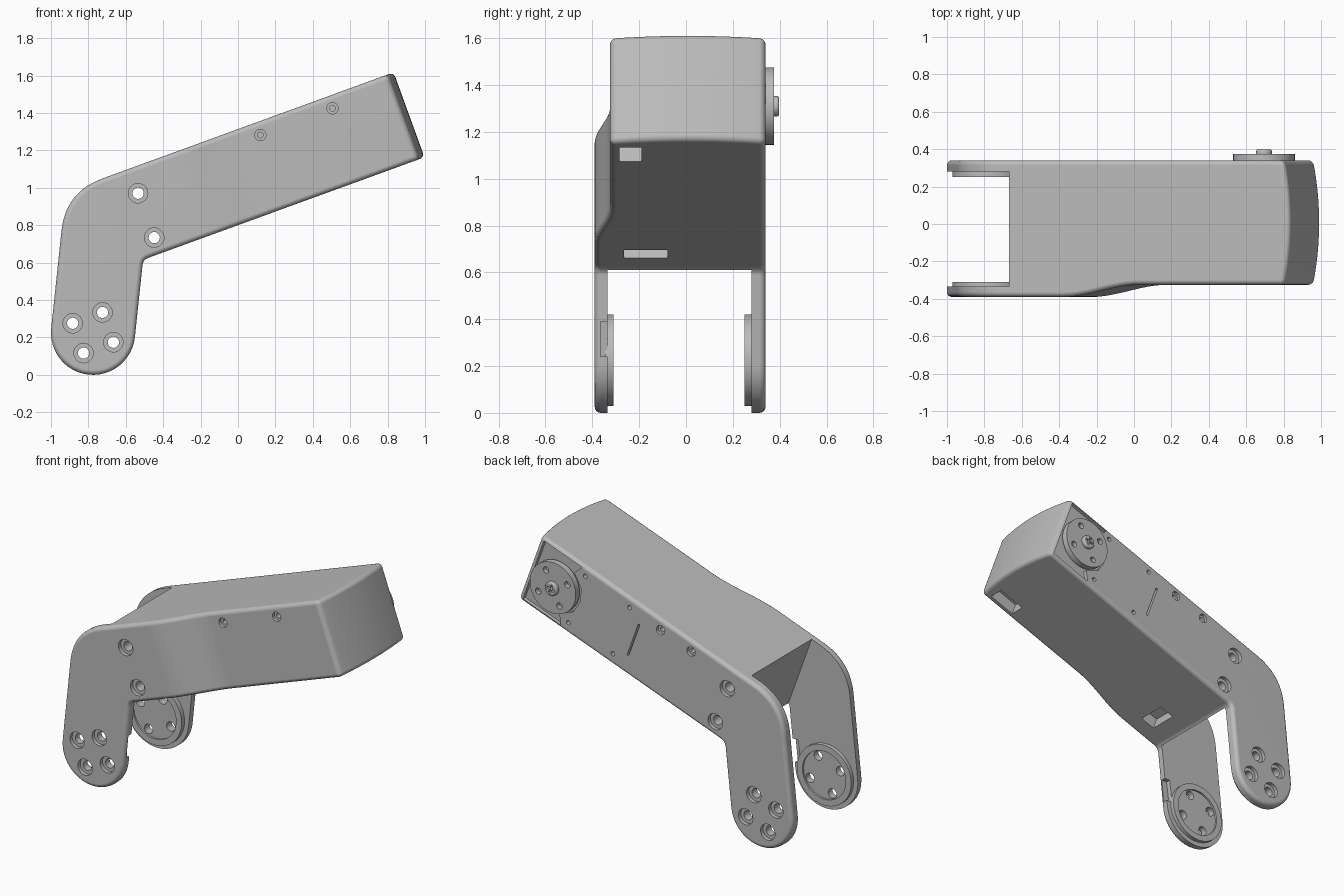
import bpy, bmesh
from math import sin, cos, pi, radians
from mathutils import Vector, Matrix

if "Cube" in bpy.data.objects:
    bpy.data.objects.remove(bpy.data.objects["Cube"])

TILT = radians(20)
FOOT = Vector((-0.775, 0, 0.225))


def arm(u, v, y=0.0):
    """Point from along-arm / across-arm coordinates."""
    return Vector((u * cos(TILT) - v * sin(TILT), y, u * sin(TILT) + v * cos(TILT)))


grey = bpy.data.materials.new("plain grey")
grey.use_nodes = True
COLOR = (0.50, 0.50, 0.50, 1)
grey.diffuse_color = COLOR
grey.node_tree.nodes["Principled BSDF"].inputs["Base Color"].default_value = COLOR


def make(name, bm, helper=False):
    bmesh.ops.recalc_face_normals(bm, faces=bm.faces[:])
    mesh = bpy.data.meshes.new(name)
    bm.to_mesh(mesh)
    bm.free()
    ob = bpy.data.objects.new(name, mesh)
    bpy.context.collection.objects.link(ob)
    mesh.materials.append(grey)
    ob.hide_render = helper
    return ob


def add_prism(bm, points, shift):
    face = bm.faces.new([bm.verts.new(p) for p in points])
    ext = bmesh.ops.extrude_face_region(bm, geom=[face])
    moved = [g for g in ext["geom"] if isinstance(g, bmesh.types.BMVert)]
    bmesh.ops.translate(bm, vec=shift, verts=moved)


def add_cyl(bm, p, r, y0, y1, sides=32):
    place = Matrix.Translation((p.x, (y0 + y1) / 2, p.z)) @ Matrix.Rotation(pi / 2, 4, 'X')
    bmesh.ops.create_cone(bm, cap_ends=True, segments=sides, radius1=r, radius2=r,
                          depth=abs(y1 - y0), matrix=place)


def add_arm_box(bm, u0, u1, v0, v1, y0, y1):
    ring = [arm(u0, v0, y0), arm(u1, v0, y0), arm(u1, v1, y0), arm(u0, v1, y0)]
    add_prism(bm, ring, Vector((0, y1 - y0, 0)))


def apply(ob, kind, **settings):
    mod = ob.modifiers.new(kind.lower(), kind)
    for key, value in settings.items():
        setattr(mod, key, value)
    bpy.context.view_layer.objects.active = ob
    bpy.ops.object.modifier_apply(modifier=mod.name)


def cut(ob, cutter, how='DIFFERENCE'):
    apply(ob, 'BOOLEAN', operation=how, object=cutter, solver='EXACT')


def corner(p, a, b, size, n):
    """Rounded corner at p, arriving from a and leaving to b."""
    s, e = p + (a - p).normalized() * size, p + (b - p).normalized() * size
    return [s * (1 - t) ** 2 + p * 2 * t * (1 - t) + e * t * t for t in (i / n for i in range(n + 1))]


# Side outline of the bent arm
BOTTOM, TOP = 0.752, 1.235
lean = radians(6)
round_foot = [FOOT + 0.225 * Vector((cos(a), 0, sin(a)))
              for a in (pi - lean + pi * i / 24 for i in range(25))]
knee = Vector((-0.922, 0, 0.978))
crook = Vector((-0.5075, 0, 0.6155))
tip_low, tip_high = arm(1.4, BOTTOM), arm(1.4, TOP)
outline = (round_foot + corner(crook, round_foot[-1], tip_low, 0.03, 5)
           + [tip_low, tip_high] + corner(knee, tip_high, round_foot[0], 0.21, 14))
bm = bmesh.new()
add_prism(bm, [p + Vector((0, -0.6, 0)) for p in outline], Vector((0, 1.2, 0)))
body = make("arm_body", bm)

# Plan outline: fork legs, stepped front wall and bowed end
plan = [(-1.2, -0.39)]
for i in range(15):
    t = i / 14
    plan.append((0.04 + 0.43 * t, -0.39 + 0.065 * t * t * (3 - 2 * t)))
for i in range(13):
    t = i / 12
    plan.append((1.30 + 0.14 * t * (1 - t), -0.325 + 0.665 * t))
plan += [(-1.2, 0.34), (-1.2, 0.28), (-0.262, 0.28), (-0.262, -0.335), (-1.2, -0.335)]
bm = bmesh.new()
add_prism(bm, [arm(u, -0.6, y) for u, y in plan], arm(0, 2.4))
plan_helper = make("plan_helper", bm, True)
cut(body, plan_helper, 'INTERSECT')

# Round only the outer edges, leaving the fork gap crisp
bm = bmesh.new()
bm.from_mesh(body.data)
bmesh.ops.remove_doubles(bm, verts=bm.verts[:], dist=0.0005)
weight = bm.edges.layers.float.new("bevel_weight_edge")
for e in bm.edges:
    mid = (e.verts[0].co + e.verts[1].co) / 2
    u = mid.x * cos(TILT) + mid.z * sin(TILT)
    in_gap = u < -0.2 and -0.385 < mid.y < 0.335
    if len(e.link_faces) == 2 and e.calc_face_angle() > radians(35) and not in_gap:
        e[weight] = 1.0
bm.to_mesh(body.data)
bm.free()
apply(body, 'BEVEL', limit_method='WEIGHT', width=0.026, segments=4, use_clamp_overlap=False)

# Round hubs on the inside of both legs
hubs = []
for name, y0, y1, dish in (("front_hub", -0.345, -0.31, -0.322), ("back_hub", 0.29, 0.25, 0.262)):
    bm = bmesh.new()
    add_cyl(bm, FOOT, 0.195, y0, y1, 64)
    hub = make(name, bm)
    bm = bmesh.new()
    add_cyl(bm, FOOT, 0.155, dish, 2 * y1 - dish, 64)
    cut(hub, make(name + "_dish_helper", bm, True))
    hubs.append(hub)

# Screw holes: through bores, then wider counterbores from each side
leg_holes = [FOOT + 0.12 * Vector((cos(a), 0, sin(a)))
             for a in (radians(65) + k * pi / 2 for k in range(4))]
big = leg_holes + [arm(-0.17, 1.095), arm(-0.17, 0.843)]
front_small = [arm(0.551, 1.164), arm(0.962, 1.166)]
back_mid = [arm(0.366, 1.168), arm(0.133, 1.168)]
back_tiny = [arm(u, v) for u in (0.605, 0.945) for v in (0.82, 1.175)]
bores, sinks = bmesh.new(), bmesh.new()
for p in big:
    add_cyl(bores, p, 0.03, -0.5, 0.5)
    add_cyl(sinks, p, 0.052, -0.5, -0.365)
    add_cyl(sinks, p, 0.052, 0.315, 0.5)
for p in front_small:
    add_cyl(bores, p, 0.015, -0.5, -0.27)
    add_cyl(sinks, p, 0.03, -0.5, -0.305)
for p in back_mid:
    add_cyl(bores, p, 0.015, 0.28, 0.5)
    add_cyl(sinks, p, 0.03, 0.32, 0.5)
for p in back_tiny:
    add_cyl(bores, p, 0.014, 0.29, 0.5)
bore_helper = make("bore_helper", bores, True)
sink_helper = make("counterbore_helper", sinks, True)

# Motor pocket, vent slot, underside windows and cable notch
pockets = bmesh.new()
pocket = [(1.275, 0.772), (1.275, 1.215), (0.985, 1.215), (1.02, 1.15), (0.94, 1.08),
          (0.92, 0.993), (0.94, 0.906), (1.02, 0.837), (0.985, 0.772)]
add_prism(pockets, [arm(u, v, 0.315) for u, v in pocket], Vector((0, 0.2, 0)))
add_arm_box(pockets, 0.504, 0.516, 0.875, 1.111, 0.30, 0.5)
add_arm_box(pockets, -0.13, -0.03, 0.6, 0.83, -0.265, -0.08)
add_arm_box(pockets, 1.07, 1.25, 0.6, 0.83, -0.285, -0.19)
notch = [Vector((x, -0.365, z)) for x, z in ((-0.59, 0.24), (-0.5, 0.24), (-0.5, 0.39), (-0.57, 0.39))]
add_prism(pockets, notch, Vector((0, 0.06, 0)))
pocket_helper = make("pocket_helper", pockets, True)

for cutter in (bore_helper, sink_helper, pocket_helper):
    cut(body, cutter)
for hub in hubs:
    cut(hub, bore_helper)

# Output disc with four holes
axle = arm(1.101, 0.993)
bm = bmesh.new()
add_cyl(bm, axle, 0.165, 0.335, 0.375, 64)
add_cyl(bm, axle, 0.10, 0.31, 0.335, 32)
disc = make("output_disc", bm)
bm = bmesh.new()
for k in range(4):
    a = pi / 4 + k * pi / 2
    add_cyl(bm, arm(1.101 + 0.115 * cos(a), 0.993 + 0.115 * sin(a)), 0.02, 0.345, 0.45)
disc_helper = make("disc_hole_helper", bm, True)
cut(disc, disc_helper)

# Centre screw with a cross recess
bm = bmesh.new()
add_cyl(bm, axle, 0.044, 0.36, 0.398)
screw = make("centre_screw", bm)
apply(screw, 'BEVEL', width=0.01, segments=3, limit_method='ANGLE')
bm = bmesh.new()
arms = [(0.007, 0.028), (0.007, 0.007), (0.028, 0.007)]
cross = [(a, b) for a, b in arms[::-1]] + [(-b, a) for a, b in arms[::-1]]
cross = [arm(1.101 + a, 0.993 + b, 0.382) for a, b in
         [(s * a, t * b) for s, t, row in ((1, 1, arms), (1, -1, arms[::-1]), (-1, -1, arms), (-1, 1, arms[::-1]))
          for a, b in row]]
add_prism(bm, cross, Vector((0, 0.05, 0)))
cut(screw, make("cross_helper", bm, True))

# Shading
for ob in list(bpy.context.collection.objects):
    if ob.type == 'MESH' and ob.name.endswith("_helper"):
        ob.hide_set(True)
for ob in [body, disc, screw] + hubs:
    bpy.ops.object.select_all(action='DESELECT')
    ob.select_set(True)
    bpy.context.view_layer.objects.active = ob
    bpy.ops.object.shade_smooth_by_angle(angle=radians(32))
    ob.modifiers.new("weighted_normal", 'WEIGHTED_NORMAL').keep_sharp = True
